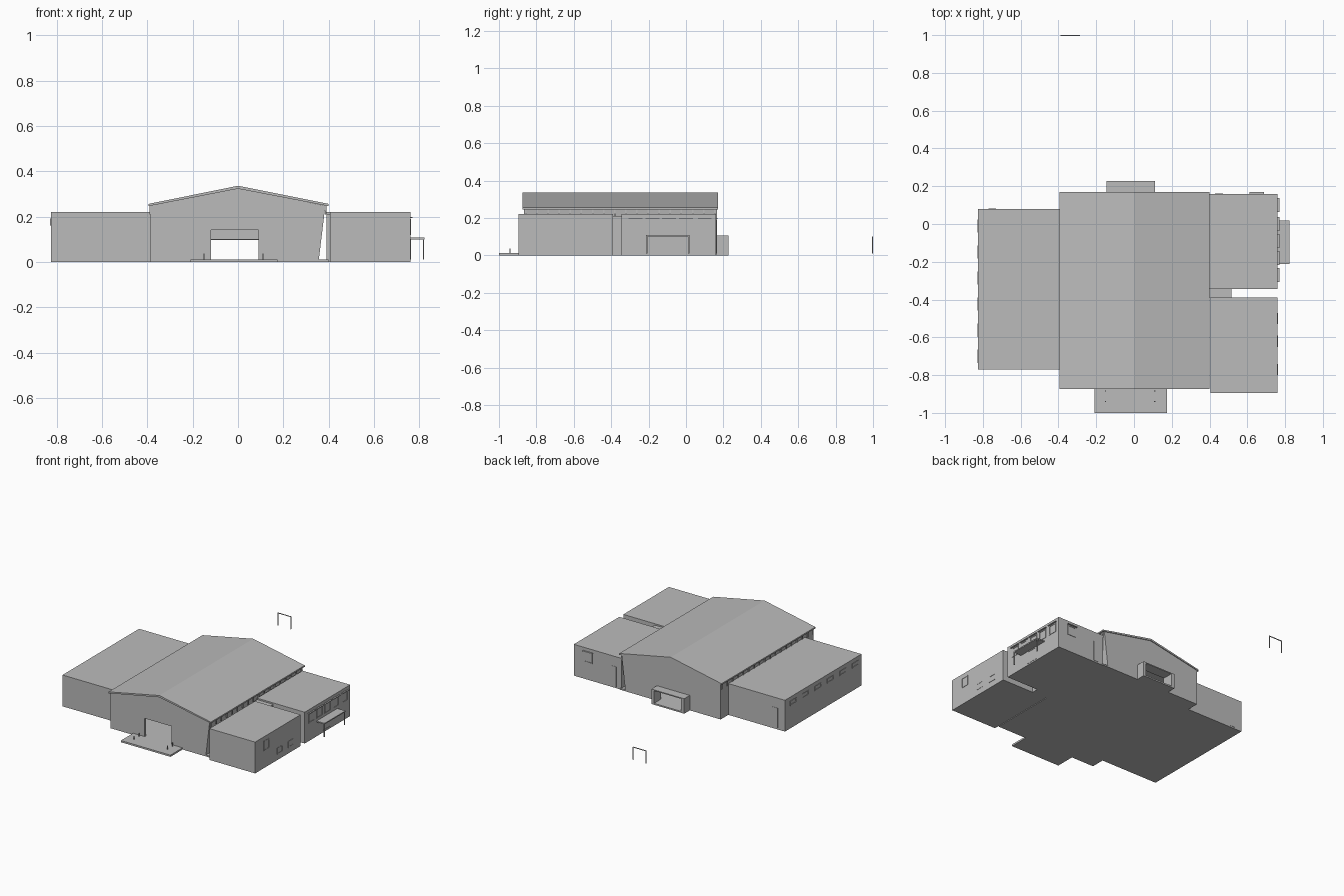
import bpy, bmesh
from mathutils import Vector

cube = bpy.data.objects.get("Cube")
if cube:
    bpy.data.objects.remove(cube, do_unlink=True)

grey = bpy.data.materials.new("plain grey")
grey.use_nodes = True
grey.diffuse_color = (0.5, 0.5, 0.5, 1)
grey.node_tree.nodes["Principled BSDF"].inputs["Base Color"].default_value = (0.5, 0.5, 0.5, 1)


def finish(name, bm):
    bmesh.ops.recalc_face_normals(bm, faces=bm.faces)
    mesh = bpy.data.meshes.new(name)
    bm.to_mesh(mesh)
    bm.free()
    mesh.materials.append(grey)
    obj = bpy.data.objects.new(name, mesh)
    bpy.context.collection.objects.link(obj)
    return obj


def box(name, xs, ys, zs):
    """Box between two limits on each axis."""
    bm = bmesh.new()
    bmesh.ops.create_cube(bm, size=1)
    for v in bm.verts:
        v.co = Vector([a[0] if c < 0 else a[1] for c, a in zip(v.co, (xs, ys, zs))])
    return finish(name, bm)


def prism(name, outline, y0, y1):
    """Extrude an x-z outline from y0 to y1."""
    bm = bmesh.new()
    face = bm.faces.new([bm.verts.new((x, y0, z)) for x, z in outline])
    out = bmesh.ops.extrude_face_region(bm, geom=[face])
    verts = [g for g in out["geom"] if isinstance(g, bmesh.types.BMVert)]
    bmesh.ops.translate(bm, verts=verts, vec=(0, y1 - y0, 0))
    bmesh.ops.triangulate(bm, faces=[f for f in bm.faces if len(f.verts) > 4])
    return finish(name, bm)


def window(name, wall, axis, centre, z0, z1, width, out):
    """Thin frame of four bars on a wall; axis is the wall's normal."""
    a, b, t = centre - width / 2, centre + width / 2, 0.006
    depth = sorted((wall, wall + out))
    bars = [((a, b), (z0, z0 + t)), ((a, b), (z1 - t, z1)),
            ((a, a + t), (z0, z1)), ((b - t, b), (z0, z1))]
    for i, (span, zs) in enumerate(bars):
        xs, ys = (depth, span) if axis == "x" else (span, depth)
        box(f"{name}_bar_{i}", xs, ys, zs)


def gable(name, top, y0, y1):
    """End wall with a doorway of the given height."""
    prism(name, [(-0.385, 0), (-0.12, 0), (-0.12, top), (0.09, top), (0.09, 0),
                 (0.355, 0), (0.385, 0.248), (0, 0.325), (-0.385, 0.248)], y0, y1)


# Main hall: floor, end walls, side walls
box("hall_floor", (-0.385, 0.4), (-0.865, 0.165), (0, 0.01))
gable("front_wall", 0.14, -0.865, -0.85)
gable("back_wall", 0.10, 0.15, 0.165)
prism("hall_left_wall", [(0.345, 0), (0.355, 0), (0.385, 0.248), (0.375, 0.248)], -0.865, 0.165)
box("hall_right_wall", (-0.385, -0.375), (-0.865, 0.165), (0, 0.248))

# Pitched roof, with rafters and a ridge beam below it
prism("hall_roof", [(-0.395, 0.246), (0, 0.323), (0.4, 0.246),
                    (0.4, 0.256), (0, 0.336), (-0.395, 0.256)], -0.873, 0.17)
for i in range(16):
    y = -0.82 + i * 0.062
    prism(f"rafter_{i}", [(-0.1, 0.295), (0, 0.314), (0.1, 0.295),
                          (0.1, 0.303), (0, 0.322), (-0.1, 0.303)], y, y + 0.008)
box("ridge_beam", (-0.006, 0.006), (-0.85, 0.15), (0.305, 0.318))

# Clerestory mullions below the eaves
for side, x in (("left", 0.384), ("right", -0.39)):
    for i in range(18):
        y = -0.86 + i * 0.0594
        box(f"{side}_mullion_{i}", (x, x + 0.006), (y, y + 0.008), (0.21, 0.248))

# Wings and the low link between them
box("right_wing", (-0.825, -0.385), (-0.77, 0.08), (0, 0.22))
box("left_front_wing", (0.405, 0.76), (-0.895, -0.39), (0, 0.22))
box("left_back_wing", (0.39, 0.76), (-0.345, 0.16), (0, 0.22))
box("wing_link", (0.39, 0.515), (-0.39, -0.345), (0, 0.21))

# Front terrace with short posts
box("terrace", (-0.21, 0.175), (-1.0, -0.865), (0, 0.012))
for x in (-0.15, 0.11):
    for y in (-0.94, -0.885):
        box("terrace_post", (x - 0.003, x + 0.003), (y - 0.003, y + 0.003), (0.012, 0.037))

# Open porch at the back
prism("back_porch", [(-0.145, 0), (-0.12, 0), (-0.12, 0.098), (0.09, 0.098), (0.09, 0),
                     (0.11, 0), (0.11, 0.105), (-0.145, 0.105)], 0.165, 0.227)
box("porch_floor", (-0.145, 0.11), (0.165, 0.227), (0, 0.01))

# Side canopy, its posts and the door below
box("canopy", (0.76, 0.822), (-0.213, 0.018), (0.1, 0.108))
for y in (-0.213, 0.012):
    box("canopy_post", (0.815, 0.821), (y, y + 0.006), (0.01, 0.1))
window("side_door", 0.76, "x", -0.102, 0.01, 0.1, 0.095, 0.002)

# Hooded windows of the back wing
for i, y in enumerate((-0.27, -0.18, -0.09, 0.0, 0.1)):
    window(f"hooded_window_{i}", 0.76, "x", y, 0.125, 0.19, 0.065, 0.003)
    box(f"window_hood_{i}", (0.76, 0.77), (y - 0.037, y + 0.037), (0.193, 0.198))
window("back_window", 0.16, "y", 0.65, 0.12, 0.19, 0.07, 0.003)
box("back_window_hood", (0.612, 0.688), (0.16, 0.17), (0.193, 0.198))

# Plain windows and doors
for i, (y, z, h) in enumerate(((-0.77, 0.12, 0.07), (-0.62, 0.04, 0.045), (-0.5, 0.04, 0.045))):
    window(f"front_wing_window_{i}", 0.76, "x", y, z, z + h, 0.06, 0.002)
for i in range(6):
    window(f"right_wing_window_{i}", -0.825, "x", -0.7 + i * 0.138, 0.16, 0.192, 0.07, -0.003)
box("back_wing_door", (0.43, 0.47), (0.16, 0.162), (0.01, 0.15))
box("right_wing_door", (-0.77, -0.73), (0.08, 0.082), (0.01, 0.15))

# Free-standing goal frame
for x in (-0.39, -0.29):
    box("goal_post", (x, x + 0.004), (0.995, 1.0), (0.01, 0.1))
box("goal_bar", (-0.39, -0.286), (0.995, 1.0), (0.096, 0.1))
